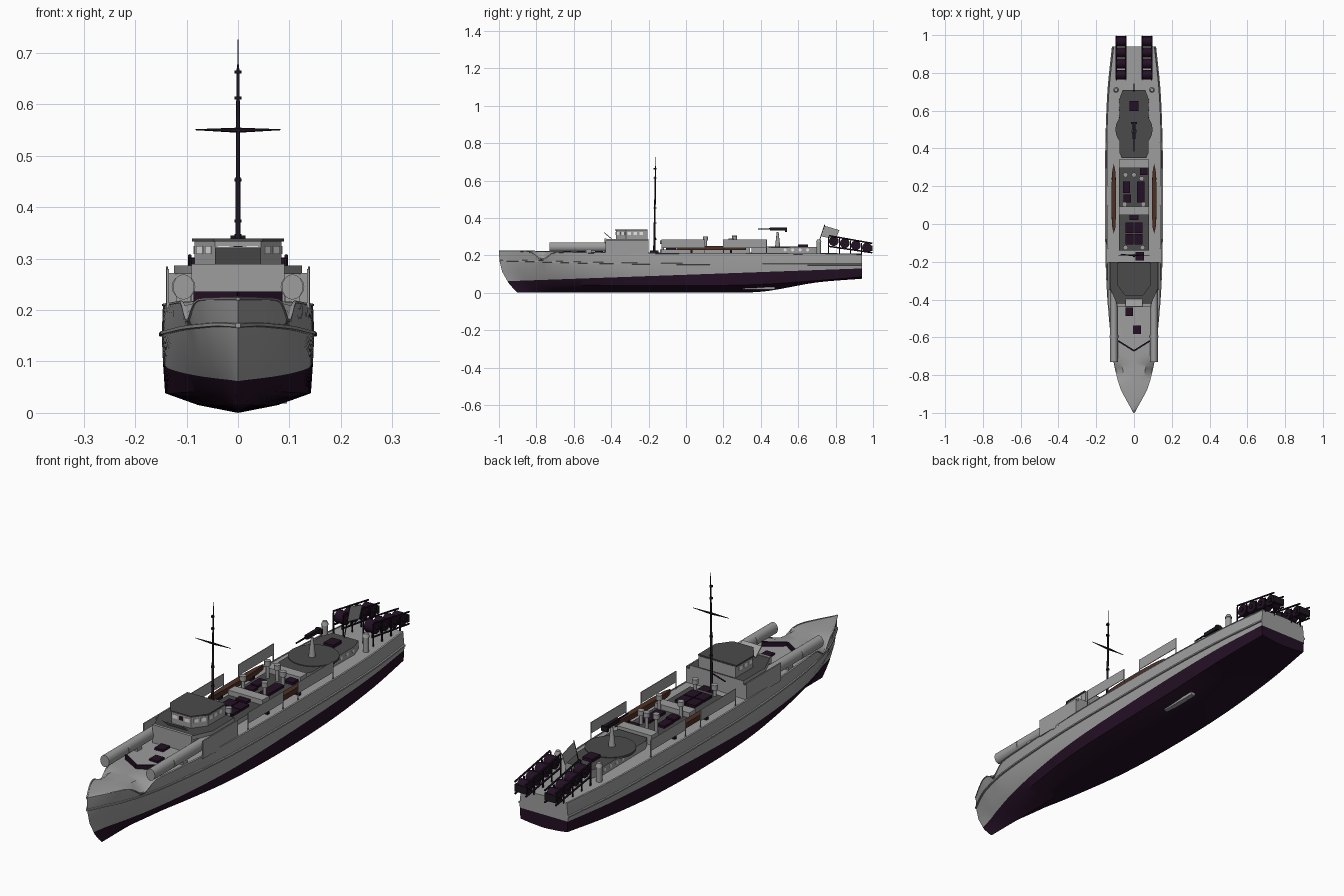
import bpy, bmesh, math
from mathutils import Vector, Matrix

if "Cube" in bpy.data.objects:
    bpy.data.objects.remove(bpy.data.objects["Cube"])


def mat(name, r, g, b):
    m = bpy.data.materials.new(name)
    m.diffuse_color = (r, g, b, 1)
    m.use_nodes = True
    m.node_tree.nodes["Principled BSDF"].inputs["Base Color"].default_value = m.diffuse_color
    return m


GREY = mat("hull_grey", .34, .34, .34)
DECK = mat("deck_grey", .07, .07, .07)
DARK = mat("dark_purple", .017, .005, .018)
BROWN = mat("wood_brown", .075, .03, .018)
WHITE = mat("window_white", .9, .9, .9)
BLACK = mat("mast_black", .012, .008, .014)


def finish(name, bm, mats, rule=None, angle=35):
    bmesh.ops.recalc_face_normals(bm, faces=bm.faces)
    for f in bm.faces:
        f.smooth = True
        if rule:
            f.material_index = rule(f)
    me = bpy.data.meshes.new(name)
    bm.to_mesh(me)
    bm.free()
    for m in mats:
        me.materials.append(m)
    me.set_sharp_from_angle(angle=math.radians(angle))
    ob = bpy.data.objects.new(name, me)
    bpy.context.collection.objects.link(ob)
    return ob


def box(name, c, s, m, rot=None):
    bm = bmesh.new()
    M = Matrix.Translation(c) @ (rot or Matrix()) @ Matrix.Diagonal((*s, 1))
    bmesh.ops.create_cube(bm, size=1, matrix=M)
    return finish(name, bm, [m])


def rod(name, a, b, r1, m, r2=None, seg=12):
    a, b = Vector(a), Vector(b)
    bm = bmesh.new()
    M = Matrix.Translation((a + b) / 2) @ (b - a).to_track_quat('Z', 'Y').to_matrix().to_4x4()
    bmesh.ops.create_cone(bm, cap_ends=True, segments=seg, radius1=r1,
                          radius2=r1 if r2 is None else r2, depth=(b - a).length, matrix=M)
    return finish(name, bm, [m])


def prism(name, pts, z0, z1, mats, top=None):
    """Plan outline extruded upwards; an optional second material covers the roof."""
    bm = bmesh.new()
    lo = [bm.verts.new((x, y, z0)) for x, y in pts]
    hi = [bm.verts.new((x, y, z1)) for x, y in (top or pts)]
    bm.faces.new(lo)
    bm.faces.new(hi)
    n = len(pts)
    for i in range(n):
        bm.faces.new((lo[i], lo[(i + 1) % n], hi[(i + 1) % n], hi[i]))
    return finish(name, bm, mats, lambda f: int(len(mats) > 1 and f.normal.z > .7))


def sym(half):
    return half + [(-x, y) for x, y in reversed(half) if x > 1e-5]


def loft(name, rings, mats, rule=None, cut=None):
    bm = bmesh.new()
    R = [[bm.verts.new(p) for p in r] for r in rings]
    n = len(R[0])
    for a, b in zip(R, R[1:]):
        for i in range(n):
            bm.faces.new((a[i], a[(i + 1) % n], b[(i + 1) % n], b[i]))
    bm.faces.new(R[0])
    bm.faces.new(R[-1])
    bmesh.ops.remove_doubles(bm, verts=bm.verts, dist=1e-5)
    if cut:
        bmesh.ops.bisect_plane(bm, geom=bm.verts[:] + bm.edges[:] + bm.faces[:],
                               plane_co=cut[0], plane_no=cut[1])
    return finish(name, bm, mats, rule)


# hull stations: y, keel z, chine x, z, rub rail x, z, deck edge x, z
ST = [(-1, 0, 0, .05, 0, .17, 0, .222), (-.93, 0, .012, .048, .036, .172, .04, .222),
      (-.86, 0, .03, .046, .066, .17, .074, .221), (-.72, 0, .062, .043, .102, .166, .108, .217),
      (-.5, 0, .1, .04, .128, .16, .128, .213), (-.25, 0, .13, .038, .144, .156, .141, .211),
      (.05, 0, .141, .038, .148, .153, .146, .21), (.4, .006, .14, .045, .147, .152, .143, .209),
      (.7, .055, .13, .065, .136, .151, .131, .207), (.94, .075, .108, .085, .112, .151, .106, .205)]


def station(y):
    i = max(j for j in range(len(ST) - 1) if ST[j][0] <= y + 1e-9)
    h = ST[i + 1][0] - ST[i][0]
    t = (y - ST[i][0]) / h

    def slope(j, k):
        a, b = ST[max(j - 1, 0)], ST[min(j + 1, len(ST) - 1)]
        return (b[k] - a[k]) / (b[0] - a[0])
    out = []
    for k in range(1, 8):
        p, q = ST[i][k], ST[i + 1][k]
        out.append((2*t**3 - 3*t*t + 1)*p + (t**3 - 2*t*t + t)*h*slope(i, k)
                   + (3*t*t - 2*t**3)*q + (t**3 - t*t)*h*slope(i + 1, k))
    kz = out[0] if out[0] > 0 else 0
    return [kz] + out[1:]


def rake(y, z):
    if y >= .5:
        return y
    s = -1 + .1 * max(0, 1 - z / .222) ** 2.5
    return s + (y + 1) * (.5 - s) / 1.5


YS = [-1 + 1.94 * i / 90 for i in range(91)]
rings, rub, toe = [], {1: [], -1: []}, {1: [], -1: []}
for y in YS:
    kz, cx, cz, rx, rz, dx, dz = station(y)
    dip = .04 * math.exp(-((y + .77) / .042) ** 2)
    half = [(0, kz), (cx * .55, kz + (cz - kz) * .4), (cx, cz), (cx + (rx - cx) * .6, (cz + rz) / 2),
            (rx, rz), (dx, dz - dip), (dx * .6, dz + .002), (0, dz + .005)]
    loop = half + [(-x, z) for x, z in half[-2:0:-1]]
    rings.append([(x, rake(y, z), z) for x, z in loop])
    for s in (1, -1):
        for store, x, z, w, h in ((rub, rx, rz, .005, .005), (toe, dx, dz - dip, .002, .003)):
            store[s].append([(s * (x + a), rake(y, z), z + b) for a, b in
                             ((-.004, -h), (w, -h * .6), (w, h * .6), (-.004, h))])


def hull_rule(f):
    c = f.calc_center_median()
    if c.z > .17 and f.normal.z > .35:
        return 1
    return 2 if c.z < .06 + .036 * (c.y + 1) else 0


loft("hull", rings, [GREY, DECK, DARK], hull_rule, ((0, -1, .06), (0, -.036, 1)))
for s in (1, -1):
    loft("rub_rail", rub[s], [GREY])
    loft("deck_edge_rail", toe[s], [GREY])
box("bottom_grille", (.085, .39, .024), (.02, .17, .012), GREY)

# bow breakwater and torpedo tubes
for s in (1, -1):
    box("breakwater", (s * .042, -.645, .225), (.1, .008, .022), DARK,
        Matrix.Rotation(s * math.radians(32), 4, 'Z'))
    t = rod("torpedo_tube", (s * .106, -.73, 0), (s * .106, -.33, 0), .0205, GREY, seg=16)
    t.scale.z = 1.2
    t.location.z = .245
    rod("tube_band", (s * .106, -.6, .245), (s * .106, -.59, .245), .023, GREY, seg=16)
    box("tube_cradle", (s * .106, -.52, .222), (.03, .03, .026), GREY)

# bridge block, bulwarks and wheelhouse
prism("bridge_block", sym([(.088, -.43), (.088, -.35), (.139, -.35), (.139, -.2)]),
      .2, .272, [GREY, DECK], sym([(.088, -.43), (.088, -.35), (.139, -.35), (.139, -.2)]))
prism("bridge_step", sym([(.088, -.43), (.125, -.345), (.125, -.2)]), .27, .287, [GREY, DECK])
for s in (1, -1):
    box("bridge_bulwark", (s * .137, -.315, .242), (.005, .23, .075), GREY)
box("bridge_front_wall", (0, -.43, .25), (.18, .012, .08), GREY)
house = [(.045, -.375), (.085, -.32), (.085, -.205)]
prism("wheelhouse", sym(house), .285, .334, [GREY, DECK])
prism("wheelhouse_roof", sym([(x * 1.05, y * 1.01) for x, y in house]), .333, .339, [DECK])
box("wind_deflector", (0, -.418, .305), (.09, .004, .05), GREY, Matrix.Rotation(math.radians(50), 4, 'X'))


def window(a, b, t, w):
    a, b = Vector(a), Vector(b)
    p = a.lerp(b, t)
    d = b - a
    box("window", (p.x, p.y, .317), (w, .004, .016), WHITE,
        Matrix.Rotation(math.atan2(d.y, d.x), 4, 'Z'))


for s in (1, -1):
    a, b, c = [(s * x, y) for x, y in house]
    window((0, -.375), a, .62, .022)
    for t in (.3, .72):
        window(a, b, t, .02)
    for t in (.15, .42, .7):
        window(b, c, t, .02)
box("centre_window", (0, -.375, .317), (.018, .004, .016), DARK)

# mast with crosstree
rod("mast", (0, -.17, .21), (0, -.163, .67), .006, BLACK, .003)
rod("mast_top", (0, -.163, .66), (0, -.162, .726), .002, BLACK, .0008, 6)
for z in (.37, .45, .61, .66):
    rod("mast_band", (0, -.166, z), (0, -.166, z + .006), .007, BLACK)
for s in (1, -1):
    rod("crosstree", (0, -.165, .55), (s * .083, -.165, .551), .005, BLACK, .001, 6)
rod("mast_spur", (0, -.168, .3), (-.07, -.16, .285), .003, BLACK, seg=6)

# engine room casing, cross lockers and hatches
prism("engine_casing", sym([(.08, -.14), (.08, .34)]), .2, .232, [GREY, DECK])
for y in (.07, .32):
    box("cross_locker", (0, y, .233), (.16, .045, .04), GREY)
for x, y, w, l, z in [(-.025, -.465, .04, .045, .219), (.016, -.56, .04, .045, .219), (-.024, -.08, .044, .055, .235),
                      (.024, -.08, .044, .055, .235), (-.024, -.02, .044, .055, .235), (.024, -.02, .044, .055, .235),
                      (.03, -.17, .045, .045, .218), (0, .035, .05, .03, .235), (-.04, .195, .035, .06, .235),
                      (-.035, .135, .04, .04, .235), (.035, .17, .04, .11, .235), (.052, .28, .04, .04, .235),
                      (0, .625, .045, .055, .25)]:
    box("hatch", (x, y, z), (w, l, .014), DARK)
for x, y, top in [(.05, .105, .3), (-.05, .105, .3), (0, .26, .3), (.04, .24, .29),
                  (-.045, .26, .305), (.045, -.125, .28), (-.045, -.125, .28)]:
    rod("vent_post", (x, y, .22), (x, y, top - .015), .007, GREY)
    rod("vent_head", (x, y, top - .02), (x, y, top), .013, GREY)

# side canvases, wooden floats, aft ventilators
for s in (1, -1):
    for y0, y1 in ((-.13, .1), (.2, .43)):
        box("rail_canvas", (s * .138, (y0 + y1) / 2, .262), (.003, y1 - y0, .046), GREY)
        for y in (y0, y1):
            rod("stanchion", (s * .138, y, .205), (s * .138, y, .285), .002, GREY, seg=6)
    prism("wooden_float", [(s * .107 + x, y) for x, y in
                           sym([(0, -.05), (.008, -.02), (.012, .06), (.012, .2), (.008, .28), (0, .32)])],
          .228, .25, [BROWN])
    for y in (.03, .24):
        box("float_chock", (s * .107, y, .22), (.026, .012, .022), DARK)
    rod("aft_ventilator", (s * .095, .71, .205), (s * .095, .71, .27), .012, GREY)
    rod("ventilator_cap", (s * .095, .71, .27), (s * .095, .71, .285), .015, GREY, .009)

# aft deckhouse with gun platform
prism("aft_deckhouse", sym([(.065, .35), (.078, .38), (.078, .66), (.06, .71)]), .2, .244, [GREY, DECK])
rod("gun_platform", (0, .5, .238), (0, .5, .247), .098, DECK, seg=32)
for s in (1, -1):
    for y in (.53, .57, .61, .65):
        rod("porthole", (s * .076, y, .229), (s * .08, y, .229), .008, WHITE)
rod("gun_pedestal", (0, .49, .245), (0, .49, .325), .014, GREY, .005)
box("gun_breech", (0, .495, .34), (.014, .09, .016), BLACK)
rod("gun_barrel", (0, .46, .341), (0, .385, .341), .004, BLACK, .003, 8)
box("gun_shoulder_rest", (0, .535, .335), (.03, .012, .02), BLACK)

# stern depth charge racks
for s in (1, -1):
    for i in range(4):
        y, z = .79 + .059 * i, .276 - .0115 * i
        rod("depth_charge", (s * .069 - .021, y, z), (s * .069 + .021, y, z), .026, DARK, seg=16)
        for x in (-.023, .023):
            box("rack_post", (s * .069 + x, y - .028, (z + .225) / 2), (.004, .006, z - .175), BLACK)
            rod("charge_hub", (s * .069 + x * .9, y, z), (s * .069 + x * 1.15, y, z), .009, BLACK)
    for x in (-.025, .025):
        for a, b in ((.248, .214), (.305, .264)):
            rod("rack_rail", (s * .069 + x, .765, a), (s * .069 + x, .996, b), .004, BLACK, seg=6)
    box("rack_end", (s * .069, .99, .238), (.055, .012, .03), BLACK)

# ensign staff and flag
rod("flag_staff", (0, .69, .205), (0, .742, .365), .002, BLACK, seg=6)
bm = bmesh.new()
flag = [bm.verts.new((x, y, z)) for x in (-.001, .001)
        for y, z in ((.721, .302), (.74, .358), (.82, .335), (.8, .285))]
for f in ((0, 1, 2, 3), (4, 5, 6, 7), (0, 1, 5, 4), (1, 2, 6, 5), (2, 3, 7, 6), (3, 0, 4, 7)):
    bm.faces.new([flag[i] for i in f])
finish("flag", bm, [GREY])
